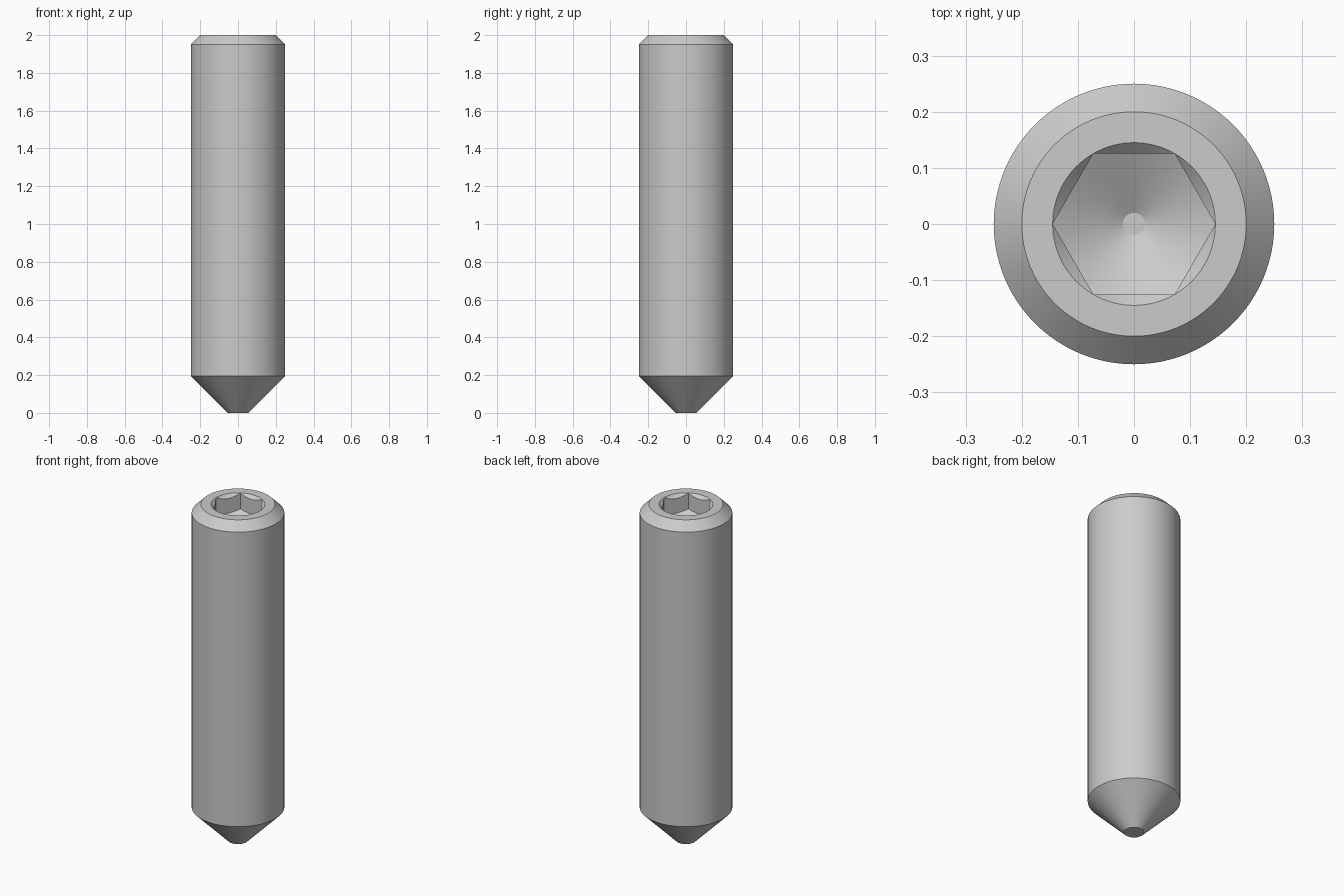
import bpy, bmesh, math

cube = bpy.data.objects.get("Cube")
if cube:
    bpy.data.objects.remove(cube, do_unlink=True)

SIDES = 96
HEIGHT = 2.0
SOCKET_R = 0.145      # corner radius of the hex socket
SOCKET_DEPTH = 0.095  # depth at the hex corners
DRILL_SLOPE = math.tan(math.radians(30))

steel = bpy.data.materials.new("steel_grey")
steel.use_nodes = True
grey = (0.6, 0.6, 0.6, 1.0)
steel.diffuse_color = grey
steel.node_tree.nodes["Principled BSDF"].inputs["Base Color"].default_value = grey


def hex_radius(angle):
    """Distance from the axis to the hexagon wall, corners on the x axis."""
    sector = math.pi / 3
    return SOCKET_R * math.cos(sector / 2) / math.cos(angle % sector - sector / 2)


def floor_z(r):
    return HEIGHT - SOCKET_DEPTH - (SOCKET_R - r) * DRILL_SLOPE


def section(angle):
    """Half section (radius, height) from the tip, over the rim, into the socket."""
    h = hex_radius(angle)
    return [
        (0.055, 0.0), (0.25, 0.195),                # cone point
        (0.25, HEIGHT - 0.05), (0.20, HEIGHT),      # shank and top chamfer
        (SOCKET_R, HEIGHT),                         # flat rim
        (h, HEIGHT - (SOCKET_R - h)),               # countersink
        (h, floor_z(h)), (0.02, floor_z(0.02)),     # hex walls and drilled floor
    ]


# Sweep the section around the axis
bm = bmesh.new()
columns = []
for i in range(SIDES):
    a = 2 * math.pi * i / SIDES
    columns.append([bm.verts.new((r * math.cos(a), r * math.sin(a), z))
                    for r, z in section(a)])
for i, col in enumerate(columns):
    nxt = columns[(i + 1) % SIDES]
    for k in range(len(col) - 1):
        bm.faces.new((col[k], nxt[k], nxt[k + 1], col[k + 1]))

# Close the tip and the socket floor
bm.faces.new([c[0] for c in reversed(columns)])
bm.faces.new([c[-1] for c in columns])
bmesh.ops.remove_doubles(bm, verts=bm.verts[:], dist=1e-5)
bmesh.ops.recalc_face_normals(bm, faces=bm.faces[:])

mesh = bpy.data.meshes.new("set_screw")
bm.to_mesh(mesh)
bm.free()
mesh.materials.append(steel)
screw = bpy.data.objects.new("set_screw", mesh)
bpy.context.collection.objects.link(screw)

# Smooth round surfaces, crisp edges
bpy.ops.object.select_all(action='DESELECT')
screw.select_set(True)
bpy.context.view_layer.objects.active = screw
bpy.ops.object.shade_smooth_by_angle(angle=math.radians(20))
